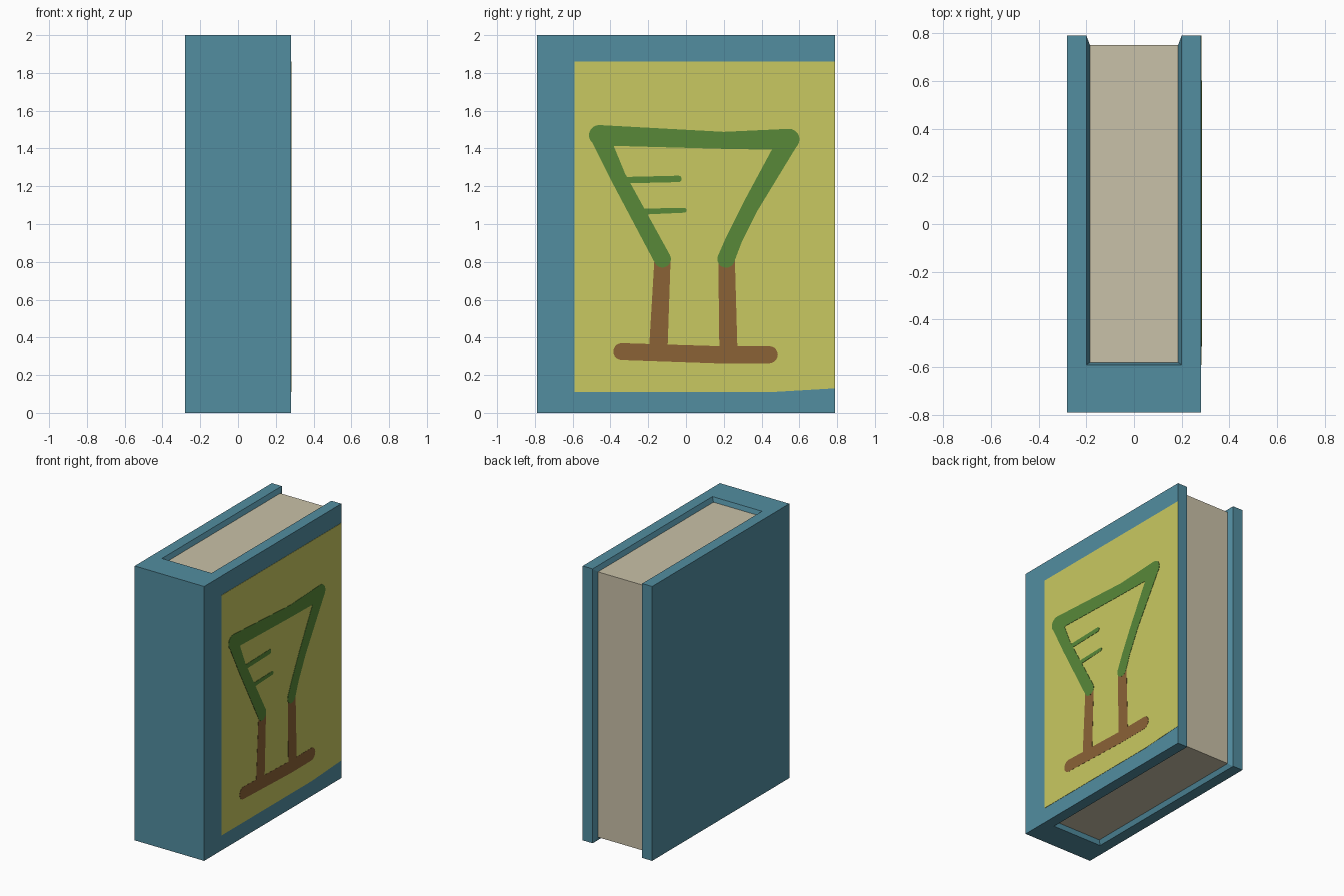
import bpy, bmesh, math

cube = bpy.data.objects.get("Cube")
if cube:
    bpy.data.objects.remove(cube)


def material(name, rgb):
    """Flat colour given as 0-255 sRGB, stored as linear."""
    lin = [((c / 255 + 0.055) / 1.055) ** 2.4 for c in rgb] + [1]
    m = bpy.data.materials.new(name)
    m.use_nodes = True
    m.diffuse_color = lin
    m.node_tree.nodes["Principled BSDF"].inputs["Base Color"].default_value = lin
    return m


blue = material("cover blue", (82, 141, 160))
cream = material("page cream", (201, 193, 168))
yellow = material("panel yellow", (201, 201, 97))
green = material("drawing green", (88, 137, 57))
brown = material("drawing brown", (139, 98, 54))


def finish(bm, name, mat):
    bmesh.ops.recalc_face_normals(bm, faces=bm.faces)
    me = bpy.data.meshes.new(name)
    bm.to_mesh(me)
    bm.free()
    me.materials.append(mat)
    ob = bpy.data.objects.new(name, me)
    bpy.context.collection.objects.link(ob)
    return ob


W, D, H = 0.28, 0.79, 2.0          # half width, half depth, height
SPINE, GAP = -0.59, 0.20           # inner face of the spine, half opening
PAGE, DROP = 0.185, 0.033          # half page width, page recess


def rectangle(y0, y1, z0, z1):
    return [(y0, z1), (y1, z1), (y1, z0), (y0, z0)]


page_rim = rectangle(SPINE + 0.01, D - 0.04, DROP, H - DROP)
cover_rim = rectangle(SPINE, D, 0, H)
board_rim = rectangle(-D, D, 0, H)

# Cover: two boards and a spine, with bevelled walls leading down to the pages
bm = bmesh.new()


def ring(x, pts):
    return [bm.verts.new((x, y, z)) for y, z in pts]


out_l, out_r = ring(W, board_rim), ring(-W, board_rim)
in_l, in_r = ring(GAP, cover_rim), ring(-GAP, cover_rim)
low_l, low_r = ring(PAGE, page_rim), ring(-PAGE, page_rim)
back_l, back_r = out_l[1:3], out_r[1:3]
bm.faces.new(out_l)
bm.faces.new(out_r)
bm.faces.new((out_l[0], out_r[0], out_r[3], out_l[3]))
for a, b in ((0, 1), (3, 2)):
    # U-shaped end, then the bevel along the spine
    bm.faces.new((out_l[a], out_l[b], in_l[b], in_l[a],
                  in_r[a], in_r[b], out_r[b], out_r[a]))
    bm.faces.new((in_l[a], in_r[a], low_r[a], low_l[a]))
for outer, inner, low in ((out_l, in_l, low_l), (out_r, in_r, low_r)):
    bm.faces.new((outer[1], outer[2], inner[2], inner[1]))
    for i in range(3):
        bm.faces.new((inner[i], inner[i + 1], low[i + 1], low[i]))
finish(bm, "cover", blue)


def plate(name, x0, x1, pts, mat):
    """Extrude a y-z outline from x0 to x1."""
    bm = bmesh.new()
    face = bm.faces.new([bm.verts.new((x0, y, z)) for y, z in pts])
    new = bmesh.ops.extrude_face_region(bm, geom=[face])["geom"]
    bmesh.ops.translate(bm, vec=(x1 - x0, 0, 0),
                        verts=[v for v in new if isinstance(v, bmesh.types.BMVert)])
    return finish(bm, name, mat)


# Page block and cover panel
plate("page_block", -PAGE, PAGE, page_rim, cream)
plate("cover_panel", W, W + 0.002,
      [(SPINE, 1.86), (D, 1.86), (D, 0.13), (0.45, 0.11), (SPINE, 0.11)], yellow)


def stroke(name, path, mat, lift):
    """Round-ended brush stroke through (y, z, radius) points."""
    for n, ((y0, z0, r0), (y1, z1, r1)) in enumerate(zip(path, path[1:])):
        heading = math.atan2(z1 - z0, y1 - y0)
        pts = []
        for y, z, r, start in ((y1, z1, r1, -0.5), (y0, z0, r0, 0.5)):
            for i in range(11):
                a = heading + math.pi * (start + i / 10)
                pts.append((y + r * math.cos(a), z + r * math.sin(a)))
        plate(f"{name}_{n + 1}", W, W + lift, pts, mat)


# Brown base and legs
stroke("base_line", [(-0.34, 0.325, 0.045), (0.2, 0.307, 0.046), (0.44, 0.308, 0.046)], brown, 0.003)
stroke("left_leg", [(-0.125, 0.8, 0.043), (-0.147, 0.33, 0.049)], brown, 0.003)
stroke("right_leg", [(0.215, 0.8, 0.044), (0.225, 0.31, 0.048)], brown, 0.003)

# Green outline and inner ticks
stroke("top_line", [(-0.46, 1.47, 0.054), (0.2, 1.443, 0.045), (0.545, 1.448, 0.056)], green, 0.004)
stroke("left_slope", [(-0.46, 1.47, 0.05), (-0.36, 1.25, 0.041), (-0.125, 0.815, 0.045)], green, 0.004)
stroke("right_slope", [(0.545, 1.448, 0.054), (0.34, 1.09, 0.043), (0.255, 0.92, 0.043),
                       (0.212, 0.815, 0.046)], green, 0.004)
stroke("upper_tick", [(-0.33, 1.232, 0.017), (-0.04, 1.239, 0.017)], green, 0.004)
stroke("lower_tick", [(-0.25, 1.065, 0.016), (-0.01, 1.073, 0.013)], green, 0.004)
